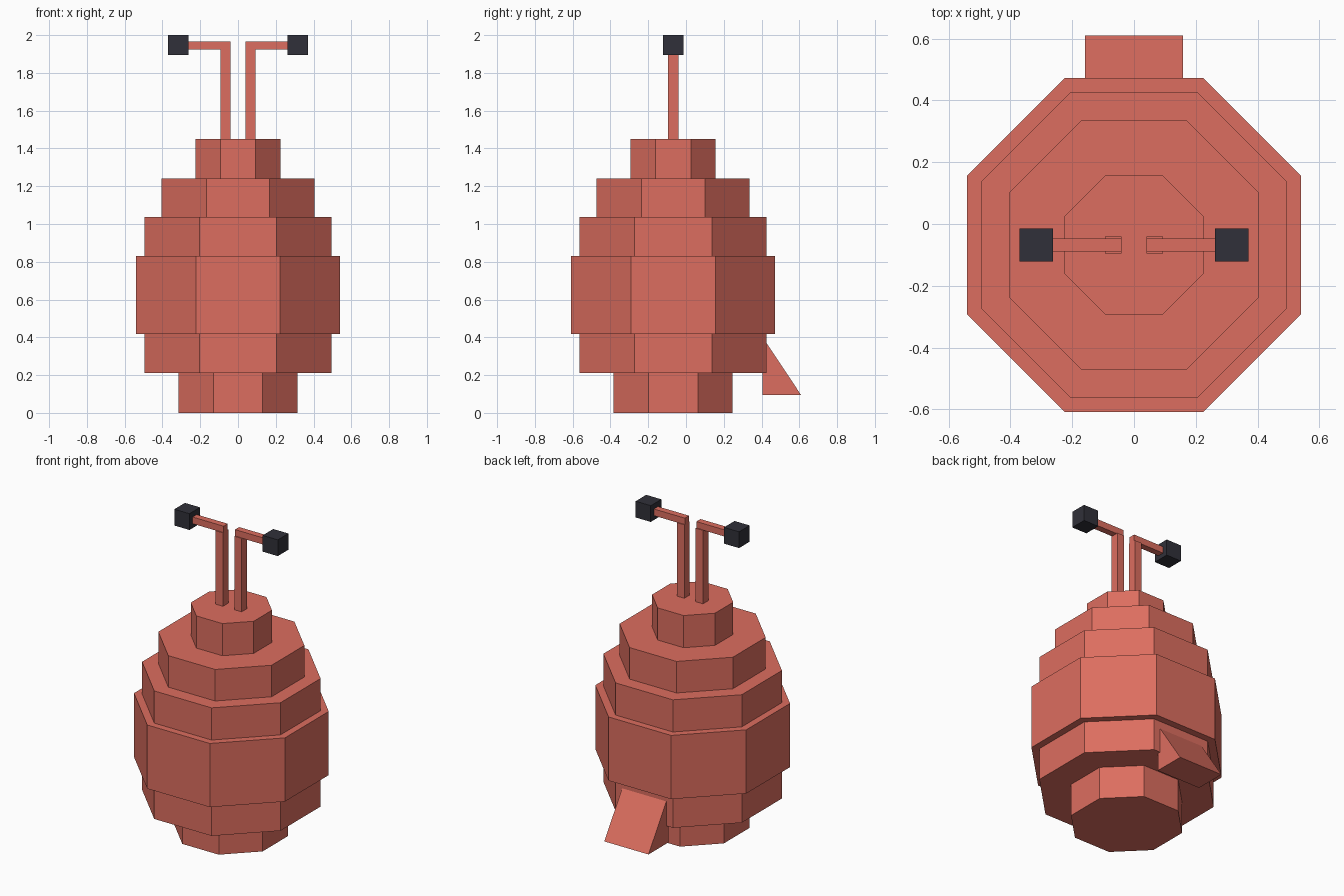
import bpy
import bmesh
import math

cube = bpy.data.objects.get("Cube")
if cube:
    bpy.data.objects.remove(cube, do_unlink=True)

AXIS_Y = -0.068   # body and antennae share this centre line


def material(name, rgb):
    m = bpy.data.materials.new(name)
    m.use_nodes = True
    m.diffuse_color = (*rgb, 1)
    bsdf = next(n for n in m.node_tree.nodes if n.type == 'BSDF_PRINCIPLED')
    bsdf.inputs["Base Color"].default_value = (*rgb, 1)
    return m


coral = material("coral red", (0.72, 0.155, 0.115))
charcoal = material("charcoal", (0.03, 0.03, 0.041))


def finish(name, bm, mat):
    bmesh.ops.recalc_face_normals(bm, faces=bm.faces)
    mesh = bpy.data.meshes.new(name)
    bm.to_mesh(mesh)
    bm.free()
    mesh.materials.append(mat)
    ob = bpy.data.objects.new(name, mesh)
    bpy.context.collection.objects.link(ob)
    return ob


def box(name, xs, ys, zs, mat):
    bm = bmesh.new()
    bmesh.ops.create_cube(bm, size=1)
    for v in bm.verts:
        v.co = [(r[0] + r[1]) / 2 + c * (r[1] - r[0])
                for c, r in zip(v.co, (xs, ys, zs))]
    return finish(name, bm, mat)


# Stepped octagonal body: (half width across flats, bottom, top) of each tier
tiers = [(0.315, 0.0, 0.21), (0.495, 0.21, 0.418), (0.54, 0.418, 0.83),
         (0.495, 0.83, 1.038), (0.405, 1.038, 1.242), (0.225, 1.242, 1.45)]
bm = bmesh.new()
rings = []
for apothem, z0, z1 in tiers:
    r = apothem / math.cos(math.pi / 8)
    for z in (z0, z1):
        angles = [math.pi / 8 + i * math.pi / 4 for i in range(8)]
        rings.append([bm.verts.new((r * math.cos(a), AXIS_Y + r * math.sin(a), z))
                      for a in angles])
for low, high in zip(rings, rings[1:]):
    for i in range(8):
        j = (i + 1) % 8
        bm.faces.new((low[i], low[j], high[j], high[i]))
bm.faces.new(rings[0][::-1])
bm.faces.new(rings[-1])
finish("body", bm, coral)

# Wedge tail at the back
bm = bmesh.new()
profile = [(0.405, 0.095), (0.609, 0.095), (0.405, 0.402)]
side = bm.faces.new([bm.verts.new((-0.158, y, z)) for y, z in profile])
extruded = bmesh.ops.extrude_face_region(bm, geom=[side])["geom"]
bmesh.ops.translate(bm, vec=(0.316, 0, 0),
                    verts=[e for e in extruded if isinstance(e, bmesh.types.BMVert)])
finish("tail", bm, coral)

# Pair of bent antennae with cube tips
for label, s in (("left", 1), ("right", -1)):
    def span(a, b):
        return sorted((s * a, s * b))

    def depth(h):
        return (AXIS_Y - h, AXIS_Y + h)

    box(label + "_antenna_stem", span(0.041, 0.093), depth(0.027), (1.44, 1.925), coral)
    box(label + "_antenna_arm", span(0.041, 0.28), depth(0.021), (1.923, 1.966), coral)
    box(label + "_antenna_tip", span(0.262, 0.37), depth(0.054), (1.895, 2.0), charcoal)
